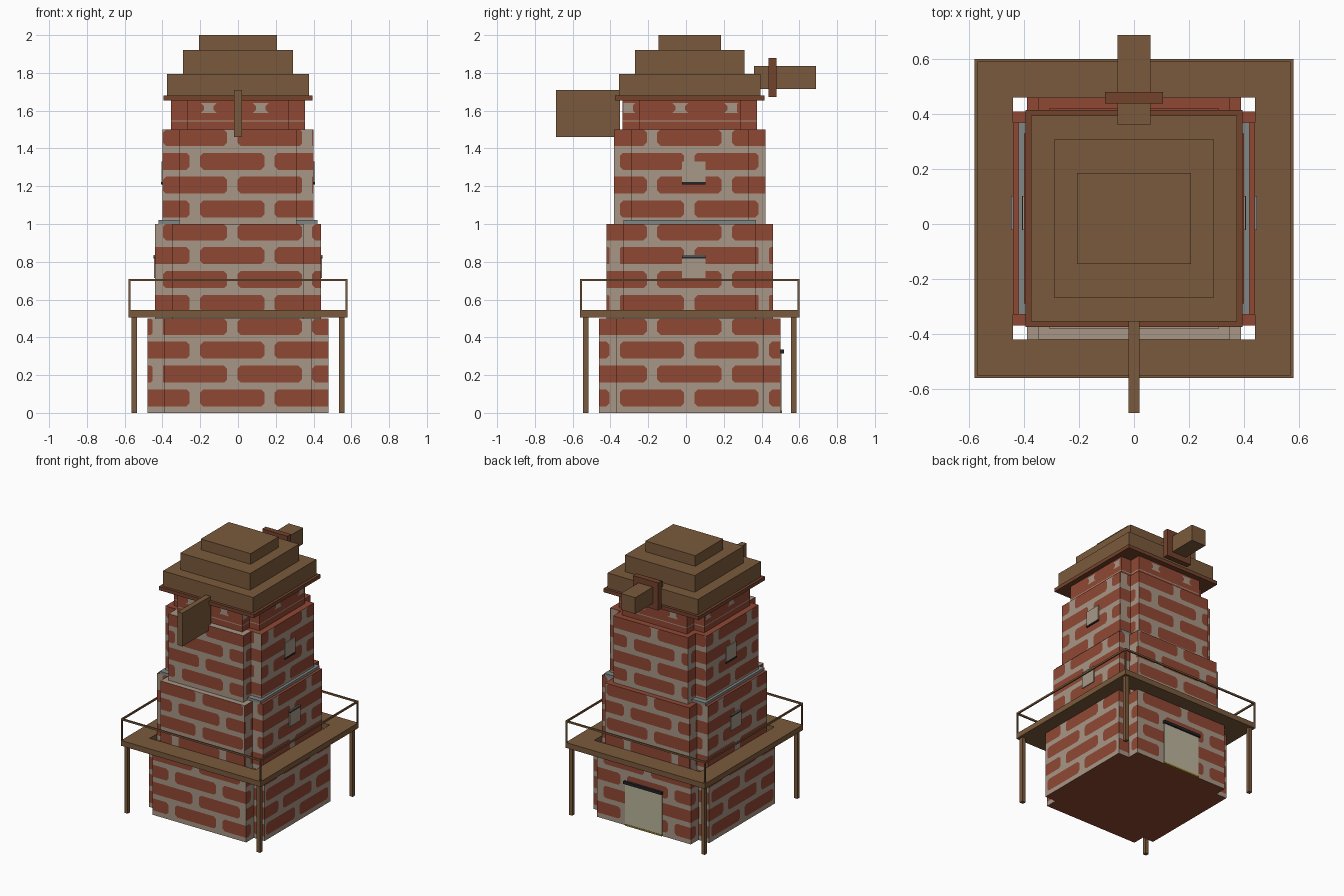
import bpy, bmesh, math

if "Cube" in bpy.data.objects:
    bpy.data.objects.remove(bpy.data.objects["Cube"])

YC = 0.02  # tower axis offset in y


def material(name, rgb):
    m = bpy.data.materials.new(name)
    m.diffuse_color = (*rgb, 1)
    m.use_nodes = True
    m.node_tree.nodes["Principled BSDF"].inputs["Base Color"].default_value = m.diffuse_color
    return m


BRICK = material("brick_red", (0.279, 0.065, 0.034))
MORTAR = material("mortar_beige", (0.39, 0.305, 0.235))
WOOD = material("wood_brown", (0.195, 0.102, 0.045))
TRIM = material("trim_red_brown", (0.175, 0.055, 0.025))
STONE = material("ledge_grey", (0.22, 0.24, 0.23))
CREAM = material("door_cream", (0.50, 0.46, 0.33))
BLACK = material("lintel_black", (0.018, 0.018, 0.022))
YELLOW = material("sill_yellow", (0.30, 0.21, 0.02))
SHUTTER = material("shutter_beige", (0.38, 0.315, 0.245))


def finish(name, bm, mats):
    me = bpy.data.meshes.new(name)
    bm.to_mesh(me)
    bm.free()
    for m in mats:
        me.materials.append(m)
    ob = bpy.data.objects.new(name, me)
    bpy.context.collection.objects.link(ob)
    return ob


def boxes(name, mat, *dims):
    """One object from boxes given as (x0, x1, y0, y1, z0, z1)."""
    bm = bmesh.new()
    for x0, x1, y0, y1, z0, z1 in dims:
        vs = bmesh.ops.create_cube(bm, size=1)["verts"]
        for v in vs:
            v.co = (x1 if v.co.x > 0 else x0,
                    y1 if v.co.y > 0 else y0,
                    z1 if v.co.z > 0 else z0)
    return finish(name, bm, [mat])


# ---- brick tower -------------------------------------------------------
def wall(bm, a, b, z0, z1, rows, shift):
    """Flat wall from a to b cut into brick and mortar faces."""
    axis = 0 if abs(b[0] - a[0]) > abs(b[1] - a[1]) else 1
    lo, hi = sorted((a[axis], b[axis]))
    flip = b[axis] < a[axis]

    def face(pts, mi):
        co = [(u, a[1], z) if axis == 0 else (a[0], u, z) for u, z in pts]
        if flip:
            co.reverse()
        bm.faces.new([bm.verts.new(c) for c in co]).material_index = mi

    def rect(u0, u1, w0, w1, mi):
        if u1 - u0 > 1e-4 and w1 - w0 > 1e-4:
            face([(u0, w0), (u1, w0), (u1, w1), (u0, w1)], mi)

    def brick(u0, u1, w0, w1, cl, cr):
        c = min(0.017, (u1 - u0) / 3)
        pts = [(u0 + c, w0)] if cl else [(u0, w0)]
        pts += [(u1 - c, w0), (u1, w0 + c), (u1, w1 - c), (u1 - c, w1)] if cr else [(u1, w0), (u1, w1)]
        pts += [(u0 + c, w1), (u0, w1 - c), (u0, w0 + c)] if cl else [(u0, w1)]
        face(pts, 0)
        for on, u, s in ((cl, u0, 1), (cr, u1, -1)):
            if on:  # mortar corners
                for w, t in ((w0, 1), (w1, -1)):
                    tri = [(u, w), (u + s * c, w), (u, w + t * c)]
                    face(tri if s * t > 0 else tri[::-1], 1)

    z = z0
    for r0, r1, off, period, gap in rows:
        rect(lo, hi, z, r0, 1)
        z = r1
        if off is None:
            rect(lo, hi, r0, r1, 0)
            continue
        first = off + shift
        k = math.floor((lo - first) / period) - 1
        while first + k * period < hi + period:
            g0 = first + k * period - gap / 2
            g1 = g0 + gap
            rect(max(lo, g0), min(hi, g1), r0, r1, 1)
            u0, u1 = max(lo, g1), min(hi, g0 + period)
            if u1 - u0 > 1e-3:
                brick(u0, u1, r0, r1, g1 > lo, g0 + period < hi)
            k += 1
    rect(lo, hi, z, z1, 1)


def tier(name, half, arm, z0, z1, rows):
    """Tower storey with a square plan and notched corners."""
    bm = bmesh.new()
    quarter = [(half, -arm), (half, arm), (arm, arm)]
    plan = []
    for i in range(4):
        c, s = round(math.cos(i * math.pi / 2)), round(math.sin(i * math.pi / 2))
        plan += [(x * c - y * s, x * s + y * c + YC) for x, y in quarter]
    for i, a in enumerate(plan):
        b = plan[(i + 1) % 12]
        wall(bm, a, b, z0, z1, rows, 0 if a[1] == b[1] or abs(a[1] - b[1]) < 1e-6 else -0.15)
    # caps: middle, front and back strips
    strips = ((half, -arm, arm, 0), (arm, -half, -arm, 1), (arm, arm, half, 0))
    for hx, y0, y1, mi in strips:
        for z, order in ((z1, 1), (z0, -1)):
            p = [(-hx, y0 + YC, z), (hx, y0 + YC, z), (hx, y1 + YC, z), (-hx, y1 + YC, z)]
            f = bm.faces.new([bm.verts.new(c) for c in p[::order]])
            f.material_index = mi if z > 0 else 0
    return finish(name, bm, [BRICK, MORTAR])


def courses(z0):
    return [(z0 + 0.034 + k * 0.1265, min(z0 + 0.5, z0 + 0.124 + k * 0.1265),
             -0.03 if k % 2 else 0.167, 0.395, 0.055) for k in range(4)]


for i, label in enumerate(("lower", "middle", "upper")):
    tier(label + "_tower", 0.48 - 0.04 * i, 0.39 - 0.04 * i, 0.5 * i, 0.5 * i + 0.5, courses(0.5 * i))
neck = [(1.5, 1.543, None, 0, 0), (1.549, 1.588, None, 0, 0),
        (1.588, 1.64, 0.12, 0.275, 0.05), (1.64, 1.66, None, 0, 0)]
tier("tower_neck", 0.355, 0.27, 1.5, 1.66, neck)
boxes("stone_ledge", STONE, (-0.42, 0.42, -0.33, 0.37, 1.0, 1.02))


# ---- stepped cap, tail and shaft ---------------------------------------
def slab(name, mat, hx, hy, z0, z1):
    boxes(name, mat, (-hx, hx, YC - hy, YC + hy, z0, z1))


slab("cap_rim", TRIM, 0.395, 0.395, 1.653, 1.68)
slab("cap_step_low", WOOD, 0.375, 0.375, 1.68, 1.795)
slab("cap_step_mid", WOOD, 0.29, 0.29, 1.795, 1.92)
slab("cap_step_top", WOOD, 0.207, 0.166, 1.92, 2.0)
boxes("tail_vane", WOOD, (-0.02, 0.02, -0.688, -0.35, 1.46, 1.71))
boxes("sail_shaft", WOOD, (-0.06, 0.06, 0.36, 0.688, 1.715, 1.837))
boxes("shaft_collar", TRIM, (-0.105, 0.105, 0.438, 0.48, 1.673, 1.88))

# ---- gallery deck, rail and legs ---------------------------------------
D, H = 0.58, 0.44
boxes("gallery_deck", WOOD,
      (-D, D, YC - D, YC - H, 0.505, 0.545), (-D, D, YC + H, YC + D, 0.505, 0.545),
      (-D, -H, YC - H, YC + H, 0.505, 0.545), (H, D, YC - H, YC + H, 0.505, 0.545))
R = D - 0.01
boxes("gallery_rail", WOOD,
      (-D, D, YC - D, YC - R, 0.697, 0.71), (-D, D, YC + R, YC + D, 0.697, 0.71),
      (-D, -R, YC - R, YC + R, 0.697, 0.71), (R, D, YC - R, YC + R, 0.697, 0.71))
corners = [(sx, sy) for sx in (-1, 1) for sy in (-1, 1)]


def posts(name, off, r, z0, z1):
    boxes(name, WOOD, *[(sx * off - r, sx * off + r, YC + sy * off - r, YC + sy * off + r, z0, z1)
                        for sx, sy in corners])


posts("rail_posts", 0.575, 0.005, 0.545, 0.697)
posts("gallery_legs", 0.55, 0.014, 0, 0.505)

# ---- door at the back --------------------------------------------------
boxes("door", CREAM, (-0.153, 0.153, 0.495, 0.506, 0.012, 0.318))
boxes("door_sill", YELLOW, (-0.153, 0.153, 0.495, 0.508, 0, 0.012))
boxes("door_lintel", BLACK, (-0.16, 0.16, 0.495, 0.518, 0.315, 0.335))

# ---- shutters on both sides --------------------------------------------
for side, s in (("left", -1), ("right", 1)):
    def plate(name, mat, x, z0, z1):
        xa, xb = sorted((s * (x - 0.01), s * (x + 0.006)))
        boxes(side + name, mat, (xa, xb, -0.022, 0.102, z0, z1))
    plate("_upper_shutter", SHUTTER, 0.40, 1.222, 1.332)
    plate("_upper_shutter_sill", BLACK, 0.402, 1.21, 1.222)
    plate("_lower_shutter", SHUTTER, 0.44, 0.715, 0.818)
    plate("_lower_shutter_lintel", BLACK, 0.442, 0.818, 0.828)
    plate("_lower_shutter_cap", STONE, 0.442, 0.828, 0.836)
